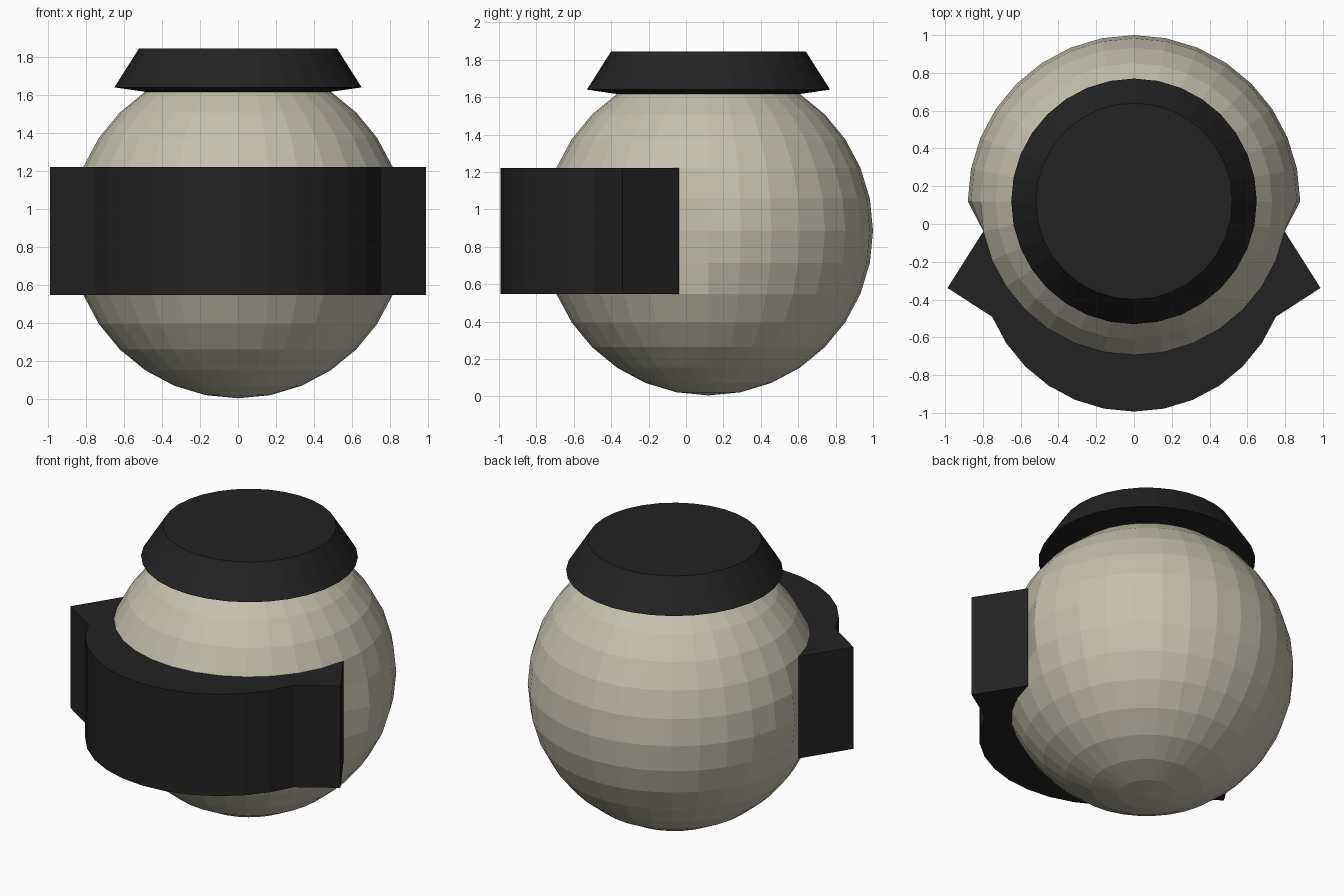
import bpy, bmesh, math
from mathutils import Vector

if "Cube" in bpy.data.objects:
    bpy.data.objects.remove(bpy.data.objects["Cube"])

R, CY, CZ = 0.88, 0.12, 0.885            # ball radius and centre
SEG, RINGS = 32, 16
STEP = 2 * math.pi / SEG
RB, HB = R * math.cos(2 * STEP), R * math.sin(2 * STEP)   # ring where the band meets the ball
RC, HC = R * math.cos(5 * STEP), R * math.sin(5 * STEP)   # ring where the lid meets the ball


def material(name, rgb):
    m = bpy.data.materials.new(name)
    m.diffuse_color = (*rgb, 1)
    m.use_nodes = True
    m.node_tree.nodes["Principled BSDF"].inputs["Base Color"].default_value = m.diffuse_color
    return m


def finish(bm, name, mat):
    bmesh.ops.recalc_face_normals(bm, faces=bm.faces)
    me = bpy.data.meshes.new(name)
    bm.to_mesh(me)
    bm.free()
    me.materials.append(mat)
    ob = bpy.data.objects.new(name, me)
    ob.location = (0, CY, CZ)
    bpy.context.collection.objects.link(ob)
    return ob


stone = material("warm grey", (0.56, 0.53, 0.42))
black = material("black", (0.016, 0.016, 0.016))

# Ball: front middle rows flattened to an upright wall, open under the lid
bm = bmesh.new()
bmesh.ops.create_uvsphere(bm, u_segments=SEG, v_segments=RINGS, radius=R)
for v in bm.verts:
    if abs(v.co.z) < HB - 0.01 and v.co.y < -0.05:
        flat = Vector((v.co.x, v.co.y)).normalized() * RB
        v.co.x, v.co.y = flat
bmesh.ops.delete(bm, geom=[v for v in bm.verts if v.co.z > HC + 0.01], context='VERTS')
hidden = [f for f in bm.faces if abs(f.calc_center_median().z) < HB
          and all(v.co.y < -0.05 for v in f.verts)]
bmesh.ops.delete(bm, geom=hidden, context='FACES')
finish(bm, "ball_body", stone)

# Front band: the wall pushed forward, its two ends flared sideways
bm = bmesh.new()
columns = []
for i in range(-7, 8):
    a = i * STEP
    x, y = RB * math.sin(a), -RB * math.cos(a)
    flare = 0.19 * (i // 7) if abs(i) == 7 else 0
    columns.append([bm.verts.new(p) for p in (
        (x, y, -HB), (x + flare, y - 0.3, -HB), (x + flare, y - 0.3, HB), (x, y, HB))])
for a, b in zip(columns, columns[1:]):
    for k in range(3):
        bm.faces.new((a[k], b[k], b[k + 1], a[k + 1]))
bm.faces.new(columns[0])
bm.faces.new(columns[-1])
finish(bm, "front_band", black)

# Lid: turned profile with a flared rim and flat top
bm = bmesh.new()
rings = [[bm.verts.new((r * math.cos(i * STEP), r * math.sin(i * STEP), z))
          for i in range(SEG)]
         for r, z in ((RC, HC), (0.65, 0.755), (0.52, 0.96))]
for lo, hi in zip(rings, rings[1:]):
    for i in range(SEG):
        j = (i + 1) % SEG
        bm.faces.new((lo[i], lo[j], hi[j], hi[i]))
bm.faces.new(rings[-1])
finish(bm, "lid", black)
